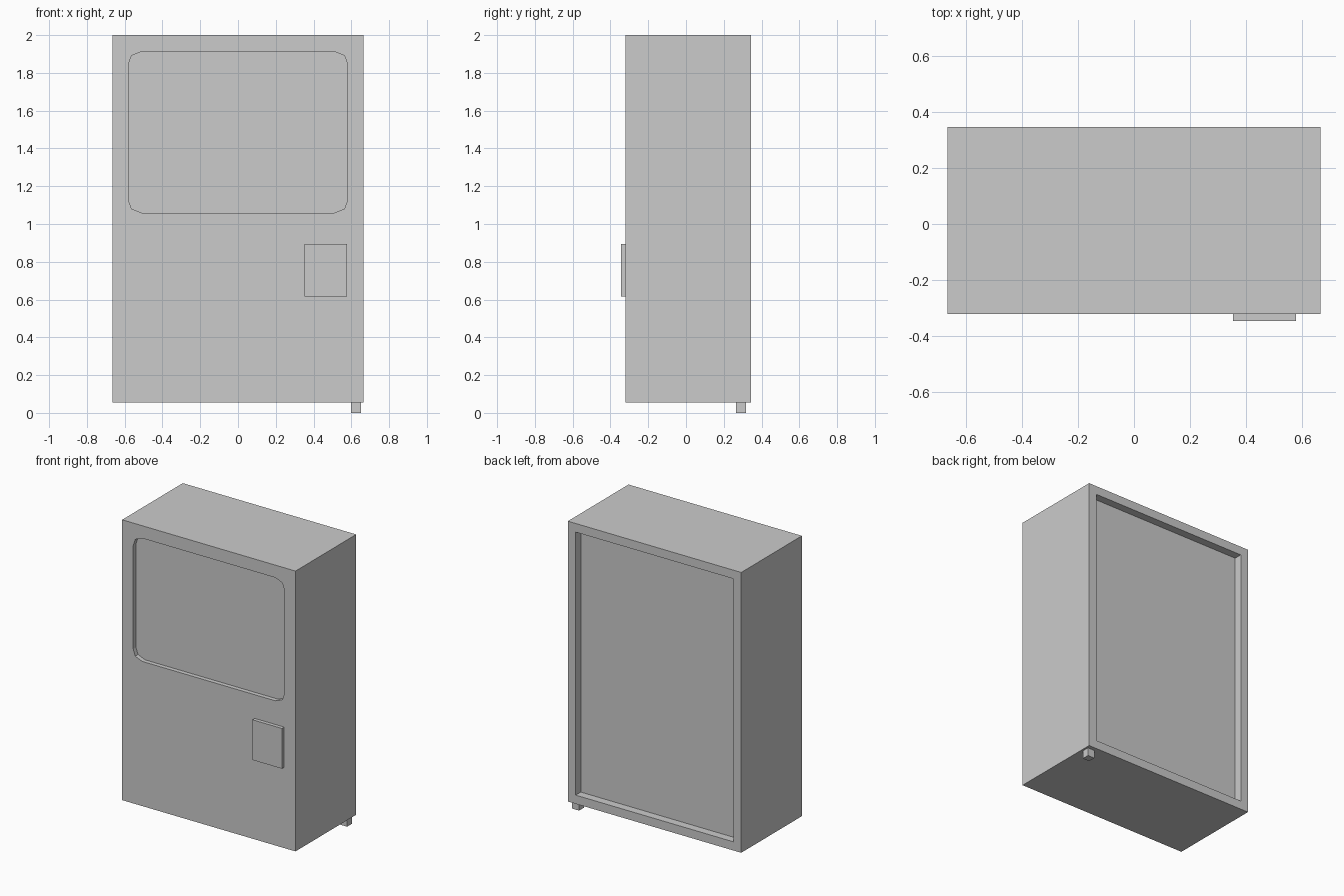
import bpy, bmesh

if "Cube" in bpy.data.objects:
    bpy.data.objects.remove(bpy.data.objects["Cube"])


def make_object(name, bm):
    bmesh.ops.recalc_face_normals(bm, faces=bm.faces[:])
    mesh = bpy.data.meshes.new(name)
    bm.to_mesh(mesh)
    bm.free()
    obj = bpy.data.objects.new(name, mesh)
    bpy.context.collection.objects.link(obj)
    return obj


def box_bm(x, y, z):
    bm = bmesh.new()
    bmesh.ops.create_cube(bm, size=1)
    for v in bm.verts:
        v.co = [lo + (c + 0.5) * (hi - lo) for c, (lo, hi) in zip(v.co, (x, y, z))]
    return bm


# Cabinet body with a shallow rectangular recess in the back
bm = box_bm((-0.665, 0.665), (-0.32, 0.345), (0.056, 2.0))
bm.normal_update()
back = max(bm.faces, key=lambda f: f.calc_center_median().y)
bmesh.ops.inset_region(bm, faces=[back], thickness=0.085)
rim = list(back.verts)
bmesh.ops.translate(bm, verts=[v for v in bmesh.ops.extrude_face_region(bm, geom=[back])["geom"]
                               if isinstance(v, bmesh.types.BMVert)], vec=(0, -0.056, 0))
if back.is_valid:
    bmesh.ops.delete(bm, geom=[back], context='FACES_ONLY')
body = make_object("cabinet_body", bm)

# Window recess: rounded rectangle with two-segment corners
half_w, half_h, mid_z = 0.58, 0.427, 1.486
corner = [(0, 0.068), (0.016, 0.022), (0.07, 0)]
outline = []
for sx, sz in ((1, 1), (-1, 1), (-1, -1), (1, -1)):
    pts = corner if sx * sz > 0 else corner[::-1]
    outline += [(sx * (half_w - a), mid_z + sz * (half_h - b)) for a, b in pts]
bm = bmesh.new()
face = bm.faces.new([bm.verts.new((x, -0.4, z)) for x, z in outline])
walls = bmesh.ops.extrude_face_region(bm, geom=[face], use_keep_orig=True)["geom"]
bmesh.ops.translate(bm, verts=[v for v in walls if isinstance(v, bmesh.types.BMVert)],
                    vec=(0, 0.11, 0))
cutter = make_object("window_cutter", bm)
cutter.hide_render = True

# Cut the window and discard the cutter
cut = body.modifiers.new("window_recess", 'BOOLEAN')
cut.operation = 'DIFFERENCE'
cut.solver = 'EXACT'
cut.object = cutter
bpy.context.view_layer.objects.active = body
bpy.ops.object.modifier_apply(modifier=cut.name)
bpy.data.objects.remove(cutter)

# Raised plate on the front and the single rear foot
make_object("control_plate", box_bm((0.353, 0.578), (-0.345, -0.32), (0.616, 0.895)))
make_object("rear_foot", box_bm((0.598, 0.651), (0.265, 0.317), (0.0, 0.056)))
